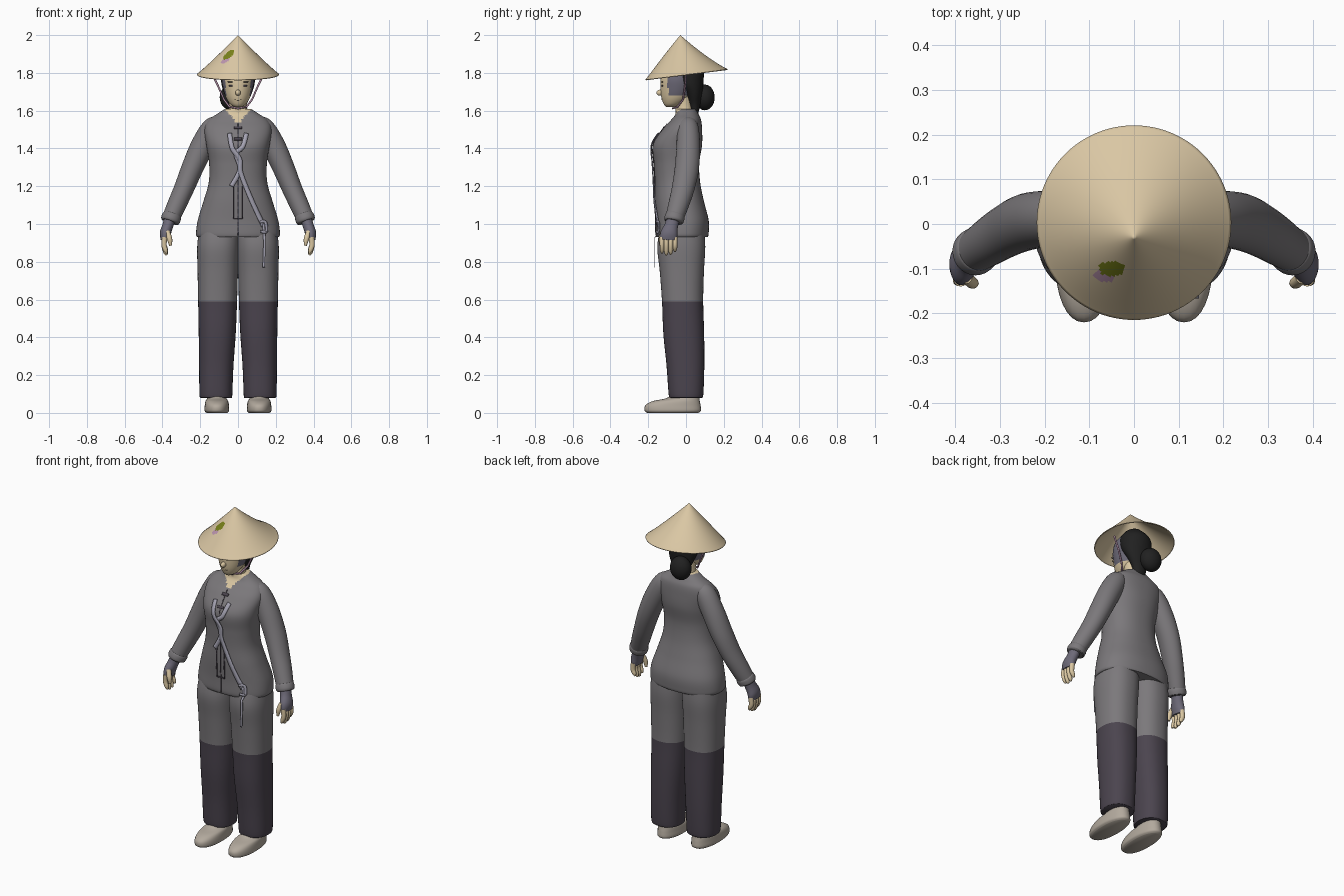
import bpy, bmesh, math
from mathutils import Vector
from mathutils.bvhtree import BVHTree

if "Cube" in bpy.data.objects:
    bpy.data.objects.remove(bpy.data.objects["Cube"])


def material(name, *rgb):
    mat = bpy.data.materials.new(name)
    mat.use_nodes = True
    mat.diffuse_color = (*rgb, 1)
    mat.node_tree.nodes["Principled BSDF"].inputs["Base Color"].default_value = (*rgb, 1)
    return mat


straw = material("straw", .70, .57, .37)
skin = material("skin", .70, .57, .36)
grey = material("grey cloth", .20, .19, .20)
dark = material("dark cloth", .07, .058, .077)
canvas = material("shoe canvas", .45, .40, .34)
black = material("black hair", .015, .015, .015)
silver = material("sash grey", .38, .37, .45)
slate = material("slate cloth", .155, .145, .19)
pink = material("pink", .50, .30, .43)
green = material("leaf green", .19, .22, .01)


def finish(name, bm, mats, rule=None):
    """Turn a bmesh into a smooth object; rule picks a material per face centre."""
    bmesh.ops.recalc_face_normals(bm, faces=bm.faces)
    for face in bm.faces:
        face.smooth = True
        if rule:
            face.material_index = rule(face.calc_center_median())
    mesh = bpy.data.meshes.new(name)
    bm.to_mesh(mesh)
    bm.free()
    obj = bpy.data.objects.new(name, mesh)
    bpy.context.collection.objects.link(obj)
    for mat in mats:
        mesh.materials.append(mat)
    bpy.context.view_layer.objects.active = obj
    for other in bpy.context.selected_objects:
        other.select_set(False)
    obj.select_set(True)
    bpy.ops.object.shade_smooth_by_angle(angle=math.radians(50))
    return obj


def spline(rows, steps):
    """Catmull-Rom samples through rows of numbers."""
    rows = [Vector(r) for r in rows]
    out = []
    for i in range(len(rows) - 1):
        a, b, c, d = rows[max(i - 1, 0)], rows[i], rows[i + 1], rows[min(i + 2, len(rows) - 1)]
        for k in range(steps):
            t = k / steps
            out.append(b + (c - a) * (t / 2) + (a * 2 - b * 5 + c * 4 - d) * (t * t / 2)
                       + (b * 3 - a - c * 3 + d) * (t ** 3 / 2))
    return out + [rows[-1]]


def loft(name, rows, mats, sides=32, steps=5, tilt=False, power=2, rule=None):
    """Skin oval rings given as (x, y, z, half width, half depth)."""
    rows = spline(rows, steps)
    bm = bmesh.new()
    rings = []
    for i, row in enumerate(rows):
        u, v = Vector((1, 0, 0)), Vector((0, 1, 0))
        if tilt:
            along = Vector((rows[min(i + 1, len(rows) - 1)] - rows[max(i - 1, 0)])[:3]).normalized()
            u = v.cross(along).normalized()
            v = along.cross(u)
        ring = []
        for k in range(sides):
            ang = math.tau * k / sides
            c, s = math.cos(ang), math.sin(ang)
            c = math.copysign(abs(c) ** (2 / power), c)
            s = math.copysign(abs(s) ** (2 / power), s)
            ring.append(bm.verts.new(Vector(row[:3]) + u * row[3] * c + v * row[4] * s))
        rings.append(ring)
    for low, high in zip(rings, rings[1:]):
        for k in range(sides):
            n = (k + 1) % sides
            bm.faces.new((low[k], low[n], high[n], high[k]))
    bm.faces.new(rings[0])
    bm.faces.new(rings[-1])
    return finish(name, bm, mats, rule)


def ball(name, centre, size, mat):
    bm = bmesh.new()
    bmesh.ops.create_uvsphere(bm, u_segments=24, v_segments=16, radius=1)
    bmesh.ops.scale(bm, vec=size, verts=bm.verts)
    bmesh.ops.translate(bm, vec=centre, verts=bm.verts)
    return finish(name, bm, [mat])


# Jacket with a V neck
jacket = loft("jacket", [
    (0, -.02, .93, .215, .135), (0, -.02, .95, .222, .14), (0, -.02, 1.02, .213, .14),
    (0, -.035, 1.12, .183, .13), (0, -.045, 1.22, .155, .12), (0, -.05, 1.32, .153, .12),
    (0, -.045, 1.42, .168, .13), (0, -.02, 1.5, .178, .105), (0, 0, 1.55, .158, .08),
    (0, .005, 1.58, .115, .062), (0, 0, 1.61, .068, .052)],
    [grey, skin], sides=80, steps=7, power=2.3,
    rule=lambda p: int(p.y < 0 and p.z > 1.53 + abs(p.x) * 1.1))
bm = bmesh.new()
bm.from_mesh(jacket.data)
jacket_tree = BVHTree.FromBMesh(bm)
bm.free()


def ribbon(name, path, width, mat, gap=.004):
    """Flat strip laid over the jacket front along (x, z) points."""
    pts = spline([(x, 0, z) for x, z in path], 8)
    bm = bmesh.new()
    pairs = []
    for i, p in enumerate(pts):
        d = (pts[min(i + 1, len(pts) - 1)] - pts[max(i - 1, 0)]).normalized()
        side = Vector((d.z, 0, -d.x)) * width / 2
        pair = []
        for q in (p - side, p + side):
            hit = jacket_tree.ray_cast(Vector((q.x, -1, q.z)), Vector((0, 1, 0)))[0]
            pair.append(bm.verts.new((q.x, (hit.y if hit else -.155) - gap, q.z)))
        pairs.append(pair)
    for a, b in zip(pairs, pairs[1:]):
        bm.faces.new((a[0], a[1], b[1], b[0]))
    obj = finish(name, bm, [mat])
    mod = obj.modifiers.new("thickness", "SOLIDIFY")
    mod.thickness, mod.offset = .004, 0


# Front opening, pocket outline, buttons
ribbon("front_opening", [(0, 1.53), (0, 1.2), (0, .94)], .004, dark, .001)
for x in (-.025, .025):
    ribbon("pocket_side", [(x, 1.2), (x, 1.03)], .005, dark, .002)
ribbon("pocket_bottom", [(-.025, 1.03), (.025, 1.03)], .006, dark, .002)
for z in (1.51, 1.45, 1.39):
    ribbon("button_loop", [(-.02, z), (.02, z)], .012, dark, .003)

# Crossed sash with a knot and a hanging tail
ribbon("sash_long", [(-.045, 1.48), (-.03, 1.4), (.01, 1.34), (.015, 1.27), (.07, 1.13), (.135, .99)],
       .024, silver, .01)
ribbon("sash_short", [(.045, 1.48), (.025, 1.41), (-.01, 1.37), (.01, 1.29), (-.035, 1.2)],
       .024, silver, .007)
ribbon("sash_tail", [(.135, 1), (.14, .9), (.136, .77)], .012, silver, .01)
ribbon("sash_loop", [(.115, 1.01), (.145, 1.01), (.15, .96), (.12, .96)], .014, silver, .014)

# Head, face and neck
loft("neck", [(0, -.005, 1.56, .06, .05), (0, -.01, 1.62, .048, .045), (0, -.02, 1.7, .048, .045)], [skin])
loft("head", [(0, -.08, 1.62, .02, .025), (0, -.07, 1.635, .042, .048), (0, -.055, 1.67, .064, .075),
              (0, -.045, 1.72, .079, .09), (0, -.04, 1.77, .086, .094), (0, -.03, 1.82, .078, .088),
              (0, -.02, 1.87, .04, .045)], [skin, slate], sides=48,
     rule=lambda p: int(p.z > 1.675 and p.y > -.095))
ball("nose", (0, -.137, 1.695), (.014, .02, .016), skin)
ball("lips", (0, -.122, 1.66), (.02, .007, .006), skin)
for side in (-1, 1):
    ball("eye", (side * .034, -.125, 1.732), (.016, .005, .005), dark)
    ball("eyebrow", (side * .036, -.126, 1.752), (.02, .005, .003), black)

# Hair and bun
loft("hair", [(0, .045, 1.575, .035, .018), (0, .045, 1.63, .045, .03), (0, .04, 1.69, .072, .046),
              (0, .02, 1.75, .089, .072), (0, .01, 1.82, .085, .08), (0, -.01, 1.875, .04, .05)], [black])
ball("hair_bun", (-.035, .1, 1.67), (.062, .052, .068), black)

# Conical hat, tilted, with a small painted flower
bm = bmesh.new()
tip = bm.verts.new((0, -.03, 2))
rings, sides = [], 96
for i in range(1, 41):
    t = i / 40
    ring = []
    for k in range(sides):
        ang = math.tau * k / sides
        y = .218 * t * math.sin(ang)
        z = 1.792 + .208 * (1 - t) ** 1.06 + .128 * y * t
        ring.append(bm.verts.new((.218 * t * math.cos(ang), y - .03 + .033 * t, z)))
    rings.append(ring)
for k in range(sides):
    n = (k + 1) % sides
    bm.faces.new((tip, rings[0][k], rings[0][n]))
    for a, b in zip(rings, rings[1:]):
        bm.faces.new((a[k], b[k], b[n], a[n]))


def hat_paint(p):
    if math.hypot((p.x + .05) / .03, (p.y + .1) / .016) < 1:
        return 1
    return 2 if math.hypot((p.x + .065) / .024, (p.y + .117) / .013) < 1 else 0


hat = finish("hat", bm, [straw, green, pink], hat_paint)
mod = hat.modifiers.new("thickness", "SOLIDIFY")
mod.thickness, mod.offset = .005, -1

# Chin strap
curve = bpy.data.curves.new("chin_strap", "CURVE")
curve.dimensions, curve.bevel_depth, curve.bevel_resolution = "3D", .005, 2
strap = [(.14, 0, 1.8), (.105, -.005, 1.73), (.075, -.015, 1.66), (.045, -.045, 1.62), (0, -.07, 1.612)]
strap += [(-x, y, z) for x, y, z in strap[-2::-1]]
line = curve.splines.new("POLY")
line.points.add(len(strap) - 1)
for point, co in zip(line.points, strap):
    point.co = (*co, 1)
curve.materials.append(pink)
bpy.context.collection.objects.link(bpy.data.objects.new("chin_strap", curve))

# Paired limbs
for side, label in ((1, "left"), (-1, "right")):
    def limb(part, rows, mats, **options):
        loft(label + "_" + part, [(side * r[0], *r[1:]) for r in rows], mats, **options)

    limb("sleeve", [(.09, .01, 1.55, .02, .03), (.13, .01, 1.515, .055, .055), (.185, .012, 1.42, .062, .062),
                    (.24, .005, 1.3, .058, .064), (.285, -.015, 1.19, .053, .06),
                    (.325, -.04, 1.1, .05, .054), (.36, -.065, 1.02, .046, .047)], [grey], tilt=True)
    limb("cuff", [(.346, -.055, 1.05, .046, .047), (.35, -.058, 1.04, .051, .052),
                  (.359, -.065, 1.02, .051, .052), (.362, -.067, 1.012, .044, .045)], [grey], tilt=True)
    limb("glove", [(.36, -.067, 1.03, .03, .035), (.372, -.078, .99, .029, .036),
                   (.385, -.09, .95, .029, .045), (.388, -.093, .915, .021, .044)], [slate], tilt=True)
    for f in range(4):
        y, drop = -.127 + f * .023, (.01, 0, .004, .018)[f]
        limb("finger", [(.388, y, .93, .015, .013), (.392, y, .89, .014, .012),
                        (.383, y, .85 + drop, .012, .011), (.377, y, .835 + drop, .005, .005)],
             [skin], sides=12, steps=3, tilt=True)
    limb("thumb", [(.375, -.12, .96, .014, .014), (.362, -.132, .92, .014, .013),
                   (.357, -.133, .885, .007, .007)], [skin], sides=12, tilt=True)

    # Trouser leg, dark below the knee
    limb("trouser_leg", [(.115, 0, .08, .083, .085), (.117, 0, .1, .087, .092), (.115, -.003, .25, .091, .1),
                         (.11, -.012, .42, .098, .108), (.108, -.018, .59, .103, .109),
                         (.107, -.022, .75, .107, .117), (.105, -.025, .88, .111, .127),
                         (.1, -.02, .98, .105, .115)], [grey, dark], sides=48, power=2.3,
         rule=lambda p: int(p.z < .59))
    limb("shoe", [(.112, -.07, 0, .055, .135), (.112, -.07, .012, .065, .149), (.112, -.069, .04, .064, .146),
                  (.112, -.052, .062, .06, .125), (.112, -.015, .08, .05, .085), (.112, .005, .12, .042, .06)],
         [canvas], power=2.2)
